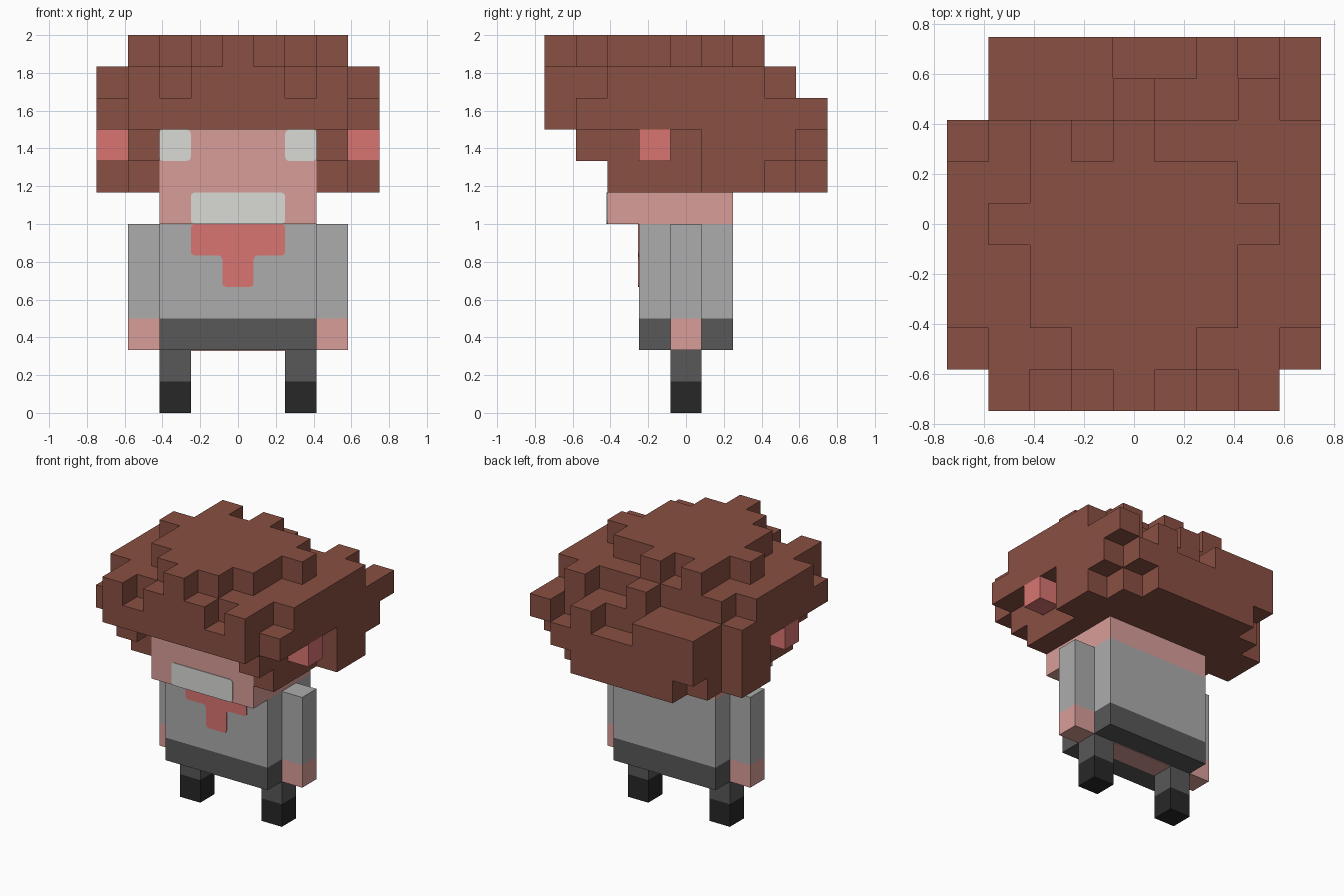
import bpy
import bmesh

U = 1 / 6  # size of one block

cube = bpy.data.objects.get("Cube")
if cube:
    bpy.data.objects.remove(cube, do_unlink=True)


def linear(c):
    c /= 255
    return c / 12.92 if c <= 0.04045 else ((c + 0.055) / 1.055) ** 2.4


def material(name, r, g, b):
    mat = bpy.data.materials.new(name)
    colour = (linear(r), linear(g), linear(b), 1)
    mat.diffuse_color = colour
    mat.use_nodes = True
    bsdf = next(n for n in mat.node_tree.nodes if n.type == 'BSDF_PRINCIPLED')
    bsdf.inputs["Base Color"].default_value = colour
    bsdf.inputs["Roughness"].default_value = 0.9
    return mat


HAIR = material("hair brown", 138, 80, 67)
SKIN = material("skin pink", 216, 158, 153)
RED = material("soft red", 216, 117, 113)
GREY = material("shirt grey", 172, 172, 172)
WHITE = material("off white", 218, 219, 214)
DARK = material("trouser grey", 88, 88, 88)
BLACK = material("shoe black", 39, 39, 39)


def finish(name, bm, mat):
    """Turn a bmesh made in block units into a scaled object."""
    bmesh.ops.recalc_face_normals(bm, faces=bm.faces)
    bmesh.ops.scale(bm, vec=(U, U, U), verts=bm.verts)
    mesh = bpy.data.meshes.new(name)
    bm.to_mesh(mesh)
    bm.free()
    mesh.materials.append(mat)
    obj = bpy.data.objects.new(name, mesh)
    bpy.context.collection.objects.link(obj)
    return obj


def box(name, mat, x, y, z):
    """Box from (low, high) ranges in block units."""
    bm = bmesh.new()
    bmesh.ops.create_cube(bm, size=1)
    for v in bm.verts:
        v.co = [r[0] if c < 0 else r[1] for c, r in zip(v.co, (x, y, z))]
    return finish(name, bm, mat)


def plate(name, mat, outline, y):
    """Thin front-facing plate with rounded corners from an x-z outline."""
    bm = bmesh.new()
    face = bm.faces.new([bm.verts.new((x, y, z)) for x, z in outline])
    ext = bmesh.ops.extrude_face_region(bm, geom=[face])["geom"]
    moved = [g for g in ext if isinstance(g, bmesh.types.BMVert)]
    bmesh.ops.translate(bm, verts=moved, vec=(0, -0.03, 0))
    corners = [e for e in bm.edges
               if abs(e.verts[0].co.y - e.verts[1].co.y) > 0.01]
    bmesh.ops.bevel(bm, geom=corners, offset=0.12, segments=2,
                    profile=0.5, affect='EDGES')
    return finish(name, bm, mat)


def rect(x0, x1, z0, z1):
    return [(x0, z0), (x1, z0), (x1, z1), (x0, z1)]


def block_columns(name, mat, tops, bottoms):
    """Blocky mass from hex maps of column tops and bottoms (rows front to back)."""
    cells = set()
    for j, (top, low) in enumerate(zip(tops, bottoms)):
        for i in range(len(top)):
            if top[i] != ".":
                cells |= {(i, j, k) for k in range(int(low[i], 16), int(top[i], 16))}
    bm = bmesh.new()
    for cell in sorted(cells):
        for axis in range(3):
            for side in (0, 1):
                near = list(cell)
                near[axis] += 1 if side else -1
                if tuple(near) in cells:
                    continue
                quad = []
                for a, b in ((0, 0), (1, 0), (1, 1), (0, 1)):
                    p = list(cell)
                    p[axis] += side
                    p[(axis + 1) % 3] += a
                    p[(axis + 2) % 3] += b
                    quad.append(bm.verts.new((p[0] - 4.5, p[1] - 4.5, p[2])))
                bm.faces.new(quad if side else quad[::-1])
    bmesh.ops.remove_doubles(bm, verts=bm.verts, dist=0.001)
    return finish(name, bm, mat)


# Torso
box("shirt", GREY, (-2.5, 2.5), (-1.5, 1.5), (3, 6))
box("trousers", DARK, (-2.5, 2.5), (-1.5, 1.5), (2, 3))
box("trouser_underside", SKIN, (-1.5, 1.5), (-0.5, 0.5), (1.97, 2))

# Limbs, ears and eyes on both sides
for side, s in (("left", 1), ("right", -1)):
    def span(a, b):
        return tuple(sorted((s * a, s * b)))
    mid = (-0.5, 0.5)
    box(side + "_sleeve", GREY, span(2.5, 3.5), mid, (3, 6))
    box(side + "_hand", SKIN, span(2.5, 3.5), mid, (2, 3))
    box(side + "_leg", DARK, span(1.5, 2.5), mid, (1, 2))
    box(side + "_shoe", BLACK, span(1.5, 2.5), mid, (0, 1))
    box(side + "_ear", RED, span(3.5, 4.5), (-1.5, -0.5), (8, 9))
    plate(side + "_eye", WHITE, rect(*span(1.5, 2.5), 8, 9), -2.5)

# Head and face
box("head", SKIN, (-2.5, 2.5), (-2.5, 1.5), (6, 9))
plate("mouth", WHITE, rect(-1.5, 1.5, 6, 7), -2.5)
plate("chest_mark", RED, [(-1.5, 6), (-1.5, 5), (-0.5, 5), (-0.5, 4),
                          (0.5, 4), (0.5, 5), (1.5, 5), (1.5, 6)], -1.5)

# Hair
hair_tops = [".babcbab.",
             "abbcccbba",
             "bbcccccbb",
             "bbcccccbb",
             "bcccccccb",
             "bbcccccbb",
             "abcbcbbbb",
             ".aaabaaba",
             ".aaa99a9a"]
hair_bottoms = [".9999999.",
                "989999989",
                "979999979",
                "979999979",
                "979999979",
                "779999977",
                "777777777",
                ".77777778",
                ".87777789"]
block_columns("hair", HAIR, hair_tops, hair_bottoms)
